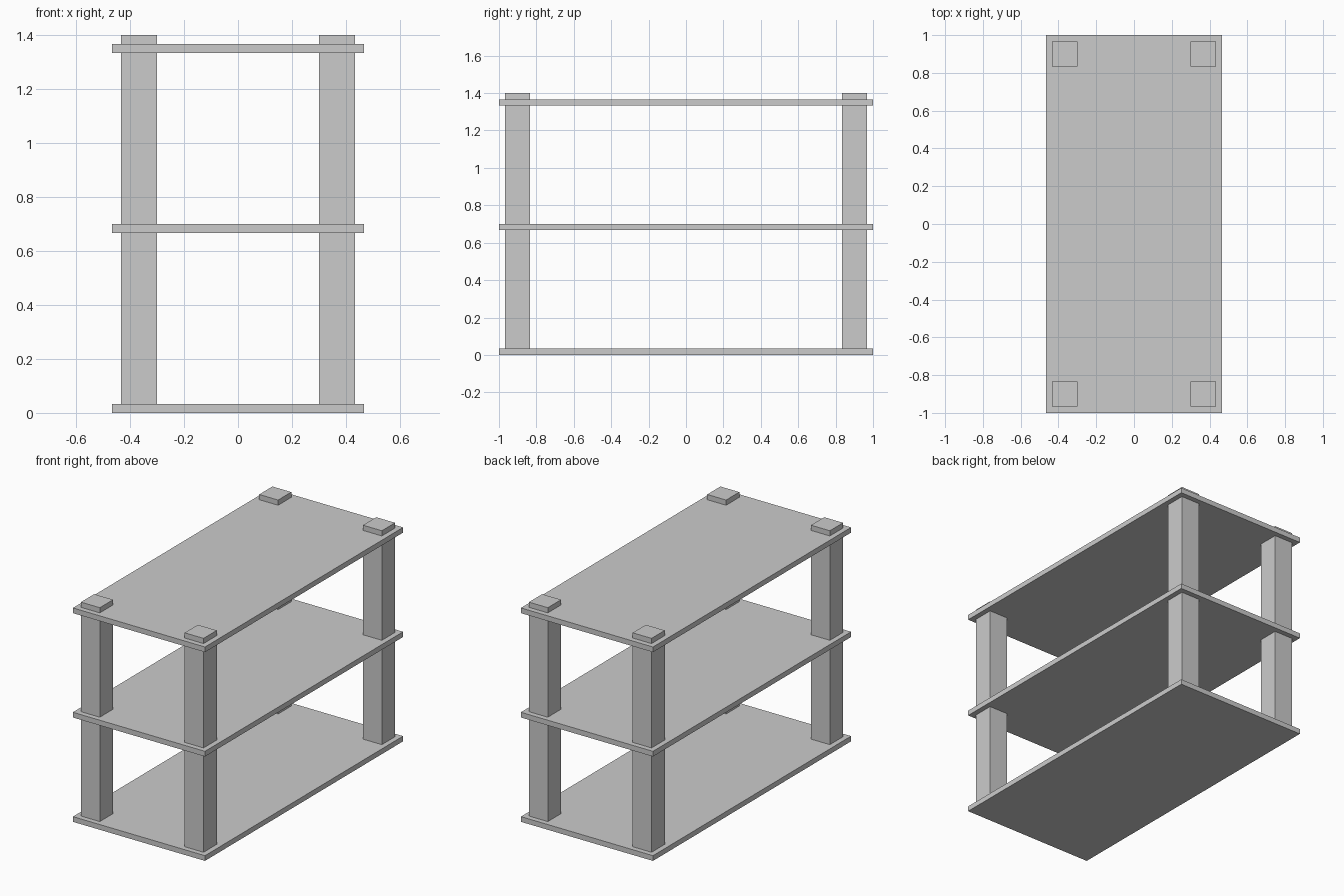
import bpy

if "Cube" in bpy.data.objects:
    bpy.data.objects.remove(bpy.data.objects["Cube"])

U = 1 / 30  # board thickness, the module of the whole design


def box(name, lo, hi):
    bpy.ops.mesh.primitive_cube_add(size=1, location=[(a + b) / 2 for a, b in zip(lo, hi)])
    ob = bpy.context.object
    ob.name = name
    ob.scale = [b - a for a, b in zip(lo, hi)]
    bpy.ops.object.transform_apply(location=False, rotation=False, scale=True)
    return ob


# Three shelf boards
for name, z in (("bottom_shelf", 0), ("middle_shelf", 20 * U), ("top_shelf", 40 * U)):
    box(name, (-14 * U, -1, z), (14 * U, 1, z + U))

# Four square corner posts, standing on the bottom board and poking through the top
for side, sx in (("left", -1), ("right", 1)):
    for end, sy in (("front", -1), ("back", 1)):
        x, y, h = sx * 11 * U, sy * 27 * U, 2 * U
        box(f"{end}_{side}_post", (x - h, y - h, U), (x + h, y + h, 42 * U))
